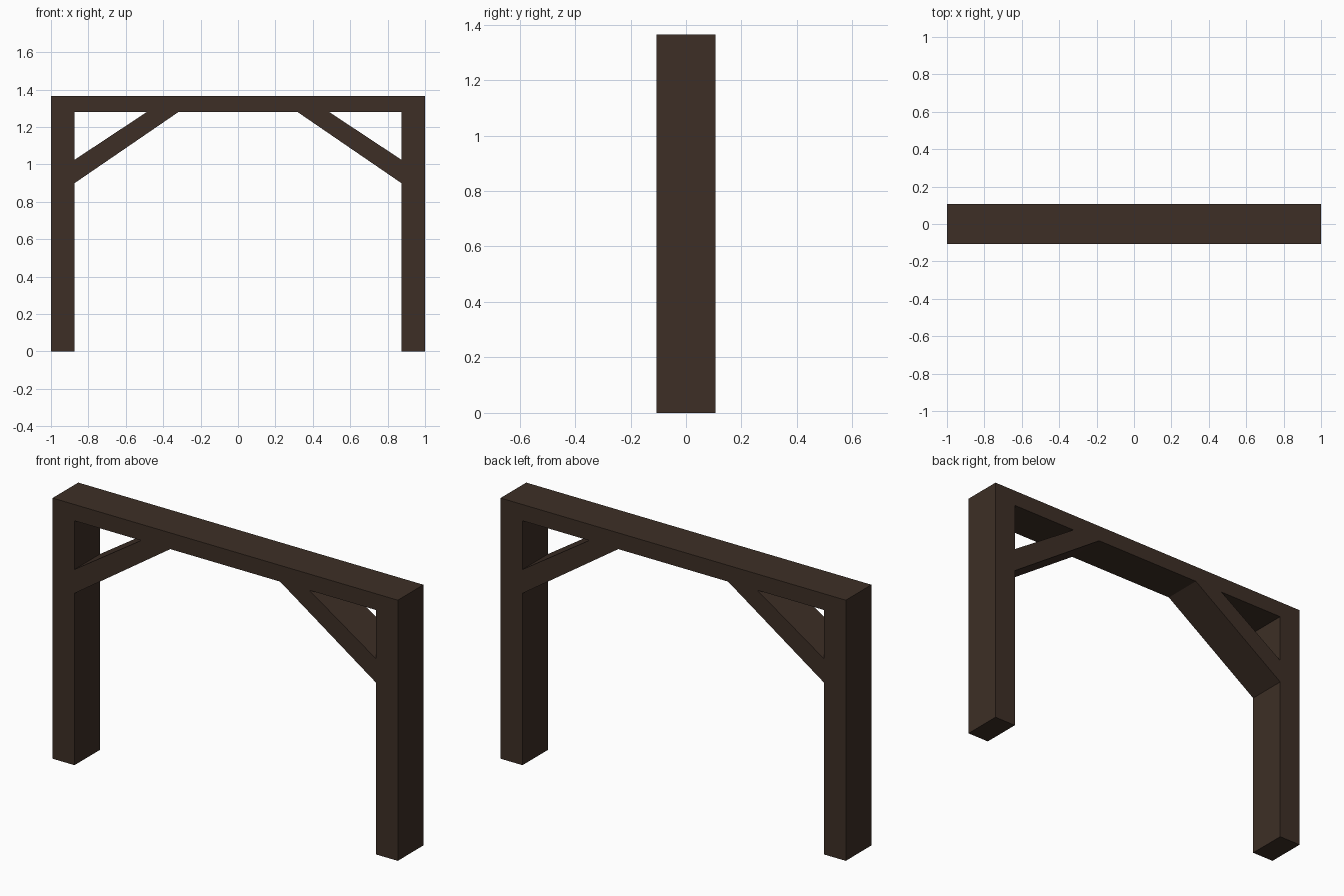
import bpy

if "Cube" in bpy.data.objects:
    bpy.data.objects.remove(bpy.data.objects["Cube"])

HALF_DEPTH = 0.106
BEAM_BOTTOM, TOP = 1.28, 1.365
POST_INNER = 0.873

wood = bpy.data.materials.new("dark brown wood")
wood.diffuse_color = (0.047, 0.028, 0.019, 1)
wood.use_nodes = True
wood.node_tree.nodes["Principled BSDF"].inputs["Base Color"].default_value = wood.diffuse_color


def timber(name, profile):
    """Extrude an x-z profile (counter-clockwise seen from the front) through the depth."""
    n = len(profile)
    verts = [(x, y, z) for y in (-HALF_DEPTH, HALF_DEPTH) for x, z in profile]
    faces = [tuple(range(n)), tuple(reversed(range(n, 2 * n)))]
    faces += [(i, i + n, (i + 1) % n + n, (i + 1) % n) for i in range(n)]
    mesh = bpy.data.meshes.new(name)
    mesh.from_pydata(verts, [], faces)
    mesh.materials.append(wood)
    obj = bpy.data.objects.new(name, mesh)
    bpy.context.collection.objects.link(obj)


def mirrored(profile):
    return [(-x, z) for x, z in reversed(profile)]


# Top beam across the full width
timber("top_beam", [(-1, BEAM_BOTTOM), (1, BEAM_BOTTOM), (1, TOP), (-1, TOP)])

# Posts and diagonal braces, right side then mirrored to the left
post = [(POST_INNER, 0), (1, 0), (1, BEAM_BOTTOM), (POST_INNER, BEAM_BOTTOM)]
brace = [(POST_INNER, 0.90), (POST_INNER, 1.025), (0.487, BEAM_BOTTOM), (0.318, BEAM_BOTTOM)]
for part, profile in (("post", post), ("brace", brace)):
    timber("right_" + part, profile)
    timber("left_" + part, mirrored(profile))
